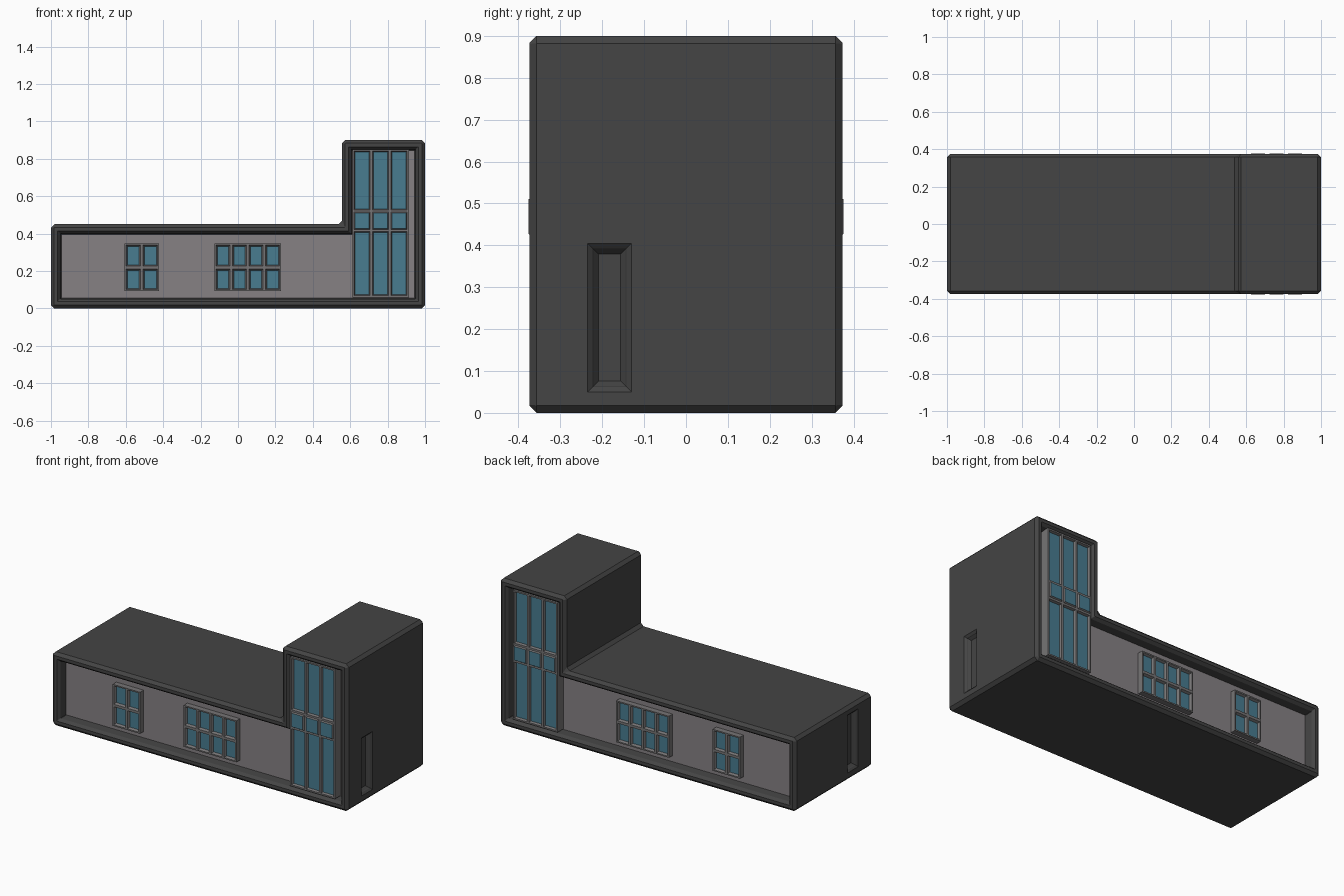
import bpy, bmesh
from mathutils import Vector

if "Cube" in bpy.data.objects:
    bpy.data.objects.remove(bpy.data.objects["Cube"])


def material(name, rgb):
    m = bpy.data.materials.new(name)
    m.diffuse_color = (*rgb, 1)
    m.use_nodes = True
    m.node_tree.nodes["Principled BSDF"].inputs["Base Color"].default_value = m.diffuse_color
    return m


DARK = material("dark shell", (0.058, 0.058, 0.058))
WALL = material("grey wall", (0.24, 0.22, 0.23))
FRAME = material("window frame grey", (0.18, 0.175, 0.178))
GLASS = material("blue glass", (0.065, 0.2, 0.28))


def finish(bm, name, mats):
    bmesh.ops.recalc_face_normals(bm, faces=bm.faces)
    me = bpy.data.meshes.new(name)
    bm.to_mesh(me)
    bm.free()
    ob = bpy.data.objects.new(name, me)
    bpy.context.collection.objects.link(ob)
    for m in mats:
        me.materials.append(m)
    return ob


def loft(name, rings, mats, cap_index=0):
    """Skin a list of equal point rings and cap both ends."""
    bm = bmesh.new()
    vs = [[bm.verts.new(p) for p in r] for r in rings]
    n = len(vs[0])
    for a, b in zip(vs, vs[1:]):
        for i in range(n):
            j = (i + 1) % n
            bm.faces.new((a[i], a[j], b[j], b[i]))
    for r in (vs[0], vs[-1]):
        bm.faces.new(r).material_index = cap_index
    return finish(bm, name, mats)


def l_ring(d, c, y):
    """L-shaped outline inset by d, with corners cut by c."""
    pts = [(-1 + d, d), (1 - d, d), (1 - d, .9 - d), (.555 + d, .9 - d),
           (.555 + d, .45 - d), (-1 + d, .45 - d)]
    out = []
    for i, p in enumerate(pts):
        p = Vector(p)
        for q in (pts[i - 1], pts[(i + 1) % 6]):
            k = p + (Vector(q) - p).normalized() * c
            out.append((k.x, y, k.y))
    return out


# Shell: chamfered L-shaped tube with a recessed wall at front and back
profile = [(.055, .002, .31), (.050, .002, .357), (.036, .002, .374),
           (.017, .002, .374), (0, .018, .357)]
rings = [l_ring(d, c, -y) for d, c, y in profile]
rings += [l_ring(d, c, y) for d, c, y in reversed(profile)]
shell = loft("building_shell", rings, [DARK, WALL], 1)

# Sunken narrow doorway in each end
for side in (-1, 1):
    steps = [(1.02, -.024), (.99, .012), (.985, .014), (.97, .026)]
    cut = loft("doorway_cutter", [
        [(side * x, -.235 + t, .05 + t), (side * x, -.13 - t, .05 + t),
         (side * x, -.13 - t, .405 - t), (side * x, -.235 + t, .405 - t)]
        for x, t in steps], [DARK])
    cut.hide_render = True
    mod = shell.modifiers.new("doorway", 'BOOLEAN')
    mod.operation, mod.object, mod.solver = 'DIFFERENCE', cut, 'EXACT'
    bpy.context.view_layer.objects.active = shell
    bpy.ops.object.modifier_apply(modifier=mod.name)
    bpy.data.objects.remove(cut)


def window(name, cols, rows, front, edge, depths, bevel):
    """Grid-faced frame box with a glass pane in each cell, mirrored to the back."""
    xs = [cols[0][0] - edge] + [v for c in cols for v in c] + [cols[-1][1] + edge]
    zs = [rows[0][0] - edge] + [v for r in rows for v in r] + [rows[-1][1] + edge]
    bm = bmesh.new()
    g = [[bm.verts.new((x, -front, z)) for z in zs] for x in xs]
    panes = {k: [] for k in range(len(rows))}
    for i in range(len(xs) - 1):
        for j in range(len(zs) - 1):
            f = bm.faces.new((g[i][j], g[i + 1][j], g[i + 1][j + 1], g[i][j + 1]))
            if i % 2 and j % 2:
                panes[j // 2].append(f)
    # sides running back to the wall
    rim = [e for e in bm.edges if e.is_boundary]
    ext = bmesh.ops.extrude_edge_only(bm, edges=rim)
    for v in ext["geom"]:
        if isinstance(v, bmesh.types.BMVert):
            v.co.y = -.305
    bmesh.ops.recalc_face_normals(bm, faces=bm.faces)
    if panes[0][0].normal.y > 0:
        bmesh.ops.reverse_faces(bm, faces=bm.faces)
    # sloped reveals and glass
    for k, faces in panes.items():
        bmesh.ops.inset_individual(bm, faces=faces, thickness=bevel, depth=depths[k])
        for f in faces:
            f.material_index = 1
    me = bpy.data.meshes.new(name)
    bm.to_mesh(me)
    bm.free()
    me.materials.append(FRAME)
    me.materials.append(GLASS)
    ob = bpy.data.objects.new(name, me)
    bpy.context.collection.objects.link(ob)
    ob.modifiers.new("back_copy", 'MIRROR').use_axis = (False, True, False)


def columns(start, count, width, pitch):
    return [(start + i * pitch, start + i * pitch + width) for i in range(count)]


# Windows
small_rows = [(.1, .21), (.226, .338)]
window("small_window", columns(-.598, 2, .077, .091), small_rows,
       .345, .008, (-.014, -.014), .01)
window("wide_window", columns(-.118, 4, .075, .0885), small_rows,
       .345, .008, (-.014, -.014), .01)
window("tower_window", columns(.62, 3, .086, .099),
       [(.068, .41), (.422, .515), (.527, .84)],
       .368, .009, (-.014, .008, -.014), .007)
